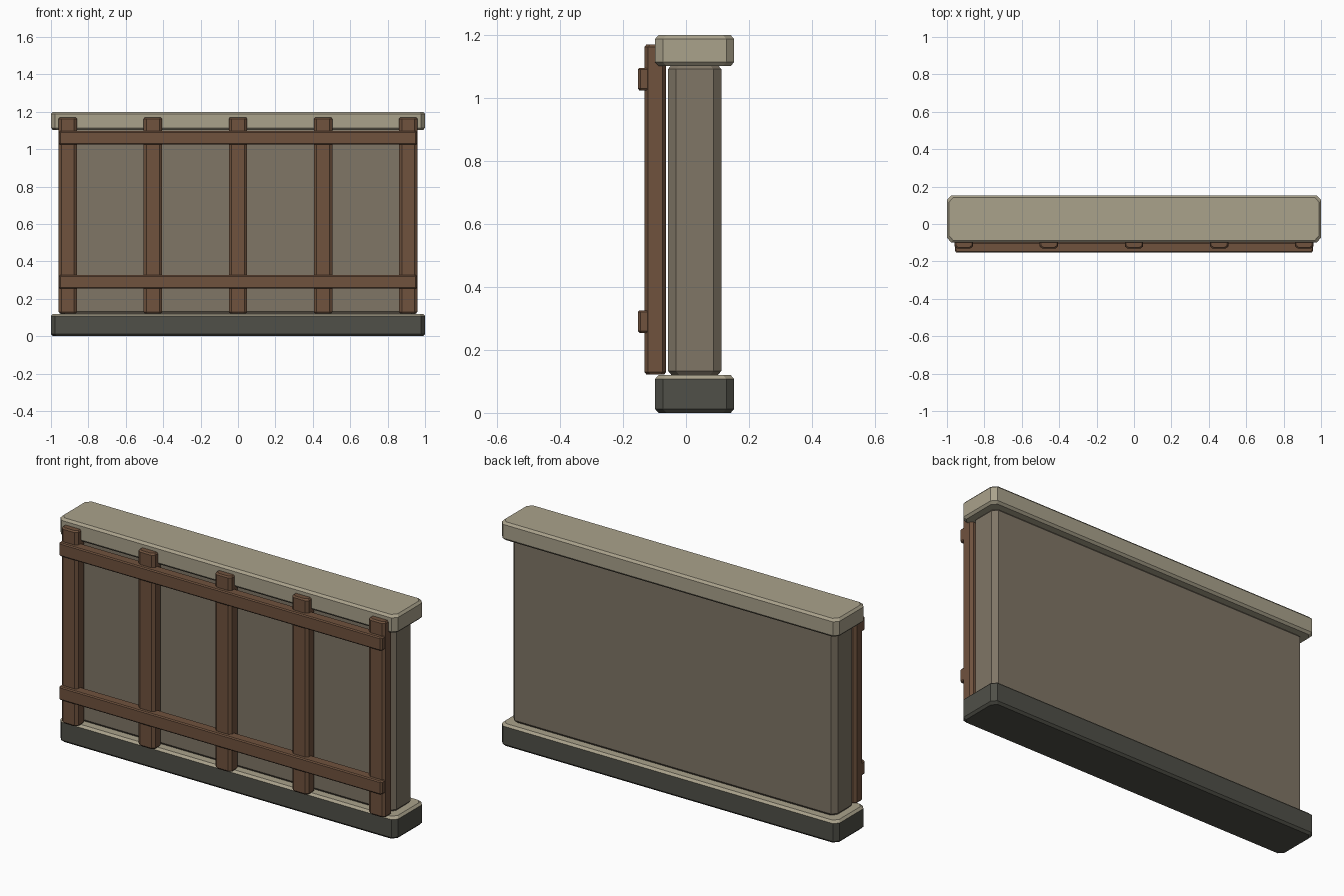
import bpy, bmesh

if "Cube" in bpy.data.objects:
    bpy.data.objects.remove(bpy.data.objects["Cube"])


def material(name, rgb):
    m = bpy.data.materials.new(name)
    m.diffuse_color = (*rgb, 1)
    m.use_nodes = True
    m.node_tree.nodes["Principled BSDF"].inputs["Base Color"].default_value = m.diffuse_color
    return m


PALE = material("pale_stone", (0.40, 0.36, 0.26))
WALL = material("wall_stone", (0.215, 0.18, 0.132))
DARK = material("dark_stone", (0.08, 0.08, 0.065))
WOOD = material("wood", (0.16, 0.085, 0.048))


def block(name, x, y, z, cut_x, cut_y, edge, rise, mat, top_mat=None):
    """Octagonal block: cut vertical corners, chamfered top and bottom rims."""
    bm = bmesh.new()
    rings = []
    for h, inset in ((z[0], edge), (z[0] + rise, 0), (z[1] - rise, 0), (z[1], edge)):
        x0, x1, y0, y1 = x[0] + inset, x[1] - inset, y[0] + inset, y[1] - inset
        outline = [(x0 + cut_x, y0), (x1 - cut_x, y0), (x1, y0 + cut_y), (x1, y1 - cut_y),
                   (x1 - cut_x, y1), (x0 + cut_x, y1), (x0, y1 - cut_y), (x0, y0 + cut_y)]
        rings.append([bm.verts.new((px, py, h)) for px, py in outline])
    bm.faces.new(rings[0][::-1])
    bm.faces.new(rings[-1])
    for low, high in zip(rings, rings[1:]):
        for i in range(8):
            j = (i + 1) % 8
            bm.faces.new((low[i], low[j], high[j], high[i]))
    bm.normal_update()
    if top_mat:
        for f in bm.faces:
            f.material_index = int(f.normal.z > 0.3)
    mesh = bpy.data.meshes.new(name)
    bm.to_mesh(mesh)
    bm.free()
    mesh.materials.append(mat)
    if top_mat:
        mesh.materials.append(top_mat)
    obj = bpy.data.objects.new(name, mesh)
    bpy.context.collection.objects.link(obj)
    return obj


# Stone footing, wall panel and coping
block("base", (-1, 1), (-0.098, 0.153), (0, 0.12), 0.022, 0.025, 0.011, 0.012, DARK, PALE)
block("wall", (-0.96, 0.96), (-0.057, 0.112), (0.12, 1.105), 0.022, 0.025, 0.011, 0.013, WALL)
block("coping", (-1, 1), (-0.098, 0.153), (1.102, 1.2), 0.022, 0.025, 0.011, 0.012, PALE)

# Timber posts
for i in range(5):
    cx = (i - 2) * 0.455
    block(f"post_{i + 1}", (cx - 0.049, cx + 0.049), (-0.132, -0.063), (0.122, 1.17),
          0.015, 0.012, 0.006, 0.008, WOOD)

# Timber cross rails
for name, z in (("lower_rail", 0.29), ("upper_rail", 1.06)):
    block(name, (-0.957, 0.957), (-0.153, -0.098), (z - 0.036, z + 0.036),
          0.008, 0.009, 0.005, 0.006, WOOD)
